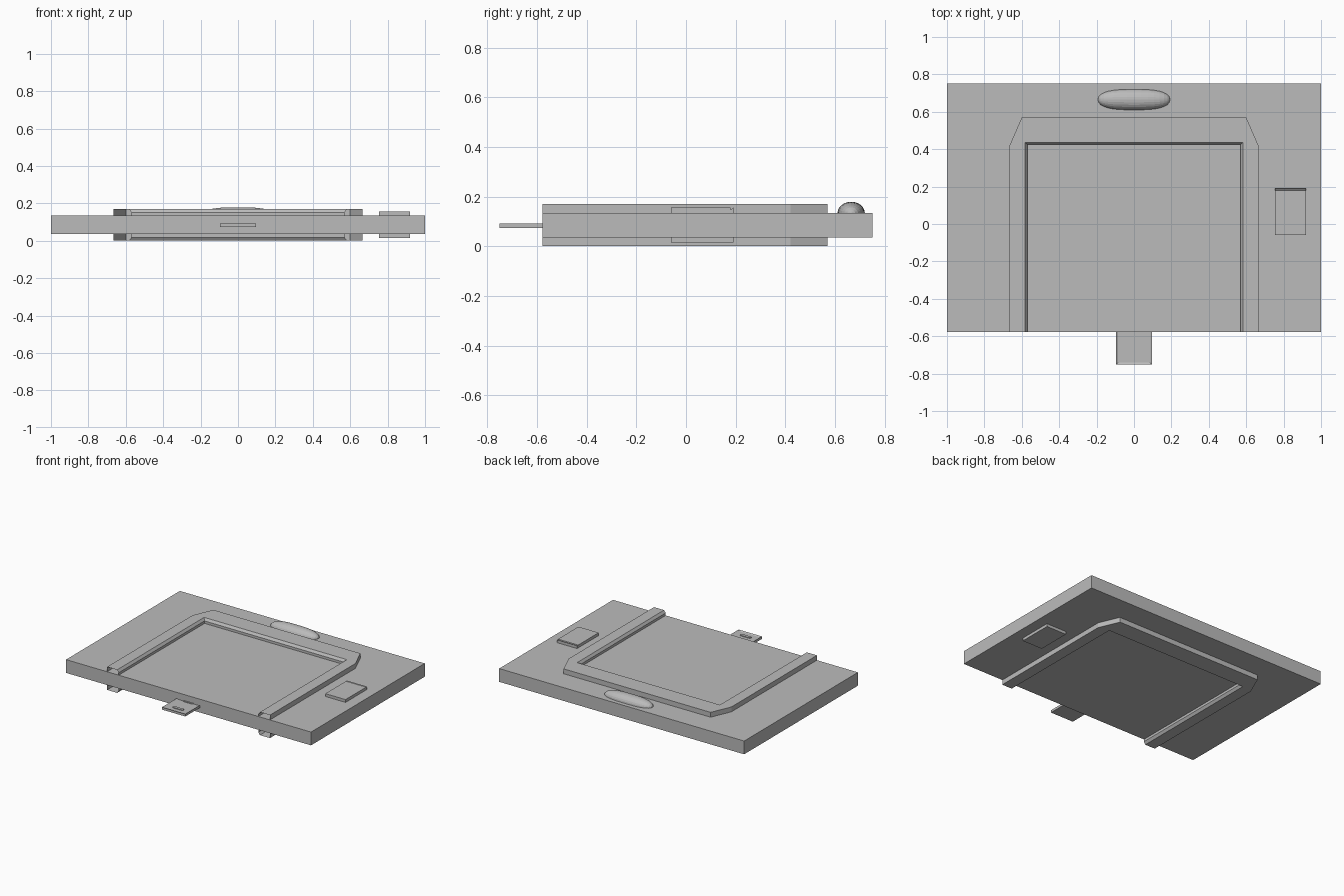
import bpy, bmesh, math

if "Cube" in bpy.data.objects:
    bpy.data.objects.remove(bpy.data.objects["Cube"])

grey = bpy.data.materials.new("plain_grey")
grey.diffuse_color = (0.5, 0.5, 0.5, 1)
grey.use_nodes = True
grey.node_tree.nodes["Principled BSDF"].inputs["Base Color"].default_value = grey.diffuse_color


def finish(name, bm, recalc=True):
    if recalc:
        bmesh.ops.recalc_face_normals(bm, faces=bm.faces)
    me = bpy.data.meshes.new(name)
    bm.to_mesh(me)
    bm.free()
    me.materials.append(grey)
    ob = bpy.data.objects.new(name, me)
    bpy.context.collection.objects.link(ob)
    return ob


def box(name, x0, x1, y0, y1, z0, z1):
    bm = bmesh.new()
    bmesh.ops.create_cube(bm, size=1)
    for v in bm.verts:
        v.co = ((x0 + x1) / 2 + v.co.x * (x1 - x0), (y0 + y1) / 2 + v.co.y * (y1 - y0),
                (z0 + z1) / 2 + v.co.z * (z1 - z0))
    return finish(name, bm)


def flip_copy(ob, name, mid=0.085):
    # copy mirrored to the underside of the slab
    bm = bmesh.new()
    bm.from_mesh(ob.data)
    for v in bm.verts:
        v.co.z = 2 * mid - v.co.z
    bmesh.ops.reverse_faces(bm, faces=bm.faces)
    return finish(name, bm, False)


# main slab
box("slab", -1, 1, -0.577, 0.75, 0.036, 0.134)

# raised U-shaped trim with open ends, swept as three rings
def u_path(pts, z):
    return [(x, y, z) for x, y in pts] + [(-x, y, z) for x, y in reversed(pts)]

outer = [(0.665, -0.577), (0.665, 0.42), (0.6, 0.57)]
inner_top = [(0.583, -0.577), (0.583, 0.437), (0.583, 0.437)]
inner_low = [(0.570, -0.577), (0.570, 0.424), (0.570, 0.424)]
rings = [u_path(outer, 0.134), u_path(outer, 0.17), u_path(inner_top, 0.17),
         u_path(inner_low, 0.152), u_path(inner_low, 0.134)]
bm = bmesh.new()
grid = [[bm.verts.new(p) for p in r] for r in rings]
for a, b in zip(grid, grid[1:]):
    for i in range(len(a) - 1):
        bm.faces.new((a[i], b[i], b[i + 1], a[i + 1]))
bmesh.ops.remove_doubles(bm, verts=bm.verts, dist=1e-5)
bmesh.ops.dissolve_degenerate(bm, edges=bm.edges, dist=1e-5)
# orient so that the flat top faces up
bmesh.ops.recalc_face_normals(bm, faces=bm.faces)
bm.normal_update()
top = max(bm.faces, key=lambda f: f.calc_center_median().z)
if top.normal.z < 0:
    bmesh.ops.reverse_faces(bm, faces=bm.faces)
trim = finish("top_trim", bm, False)
flip_copy(trim, "bottom_trim")

# side plates with a shallow notch near the back edge
profile = [(-0.06, 0.134), (0.192, 0.134), (0.192, 0.155), (0.19, 0.155),
           (0.18, 0.147), (0.179, 0.155), (-0.06, 0.155)]
bm = bmesh.new()
face = bm.faces.new([bm.verts.new((0.755, y, z)) for y, z in profile])
ext = bmesh.ops.extrude_face_region(bm, geom=[face])
for v in ext["geom"]:
    if isinstance(v, bmesh.types.BMVert):
        v.co.x = 0.92
plate = finish("top_side_plate", bm)
box("bottom_side_plate", 0.755, 0.92, -0.06, 0.192, 0.015, 0.036)

# domed grip: blunt long half shell
bm = bmesh.new()
nx, na = 16, 12
rows = []
for i in range(nx + 1):
    t = -math.cos(math.pi * i / nx)
    r = max(0.0, 1 - abs(t) ** 3) ** 0.45
    rows.append([bm.verts.new((0.193 * t, 0.665 + 0.055 * r * math.cos(math.pi * j / na),
                               0.134 + 0.045 * r * math.sin(math.pi * j / na)))
                 for j in range(na + 1)])
for a, b in zip(rows, rows[1:]):
    for j in range(na):
        bm.faces.new((a[j], b[j], b[j + 1], a[j + 1]))
bmesh.ops.remove_doubles(bm, verts=bm.verts, dist=1e-4)
bm.normal_update()
if max(bm.faces, key=lambda f: f.calc_center_median().z).normal.z < 0:
    bmesh.ops.reverse_faces(bm, faces=bm.faces)
finish("domed_grip", bm, False)

# front tab with a recessed top
bm = bmesh.new()
bmesh.ops.create_cube(bm, size=1)
for v in bm.verts:
    v.co = (v.co.x * 0.19, -0.65 + v.co.y * 0.2, 0.082 + v.co.z * 0.018)
bm.normal_update()
lid = [f for f in bm.faces if f.normal.z > 0.9]
bmesh.ops.inset_region(bm, faces=lid, thickness=0.013)
for v in lid[0].verts:
    v.co.z -= 0.006
finish("front_tab", bm)

# small rounded studs on the tab
for name, y in (("front_tab_stud", -0.697), ("rear_tab_stud", -0.575)):
    bm = bmesh.new()
    pts = []
    for k in range(12):
        a = 2 * math.pi * (k + 0.5) / 12
        pts.append((math.copysign(0.032, math.cos(a)) + 0.011 * math.cos(a), y + 0.011 * math.sin(a)))
    low = [bm.verts.new((x, py, 0.084)) for x, py in pts]
    high = [bm.verts.new((x, py, 0.09)) for x, py in pts]
    bm.faces.new(low)
    bm.faces.new(high)
    for k in range(12):
        bm.faces.new((low[k], low[(k + 1) % 12], high[(k + 1) % 12], high[k]))
    finish(name, bm)
